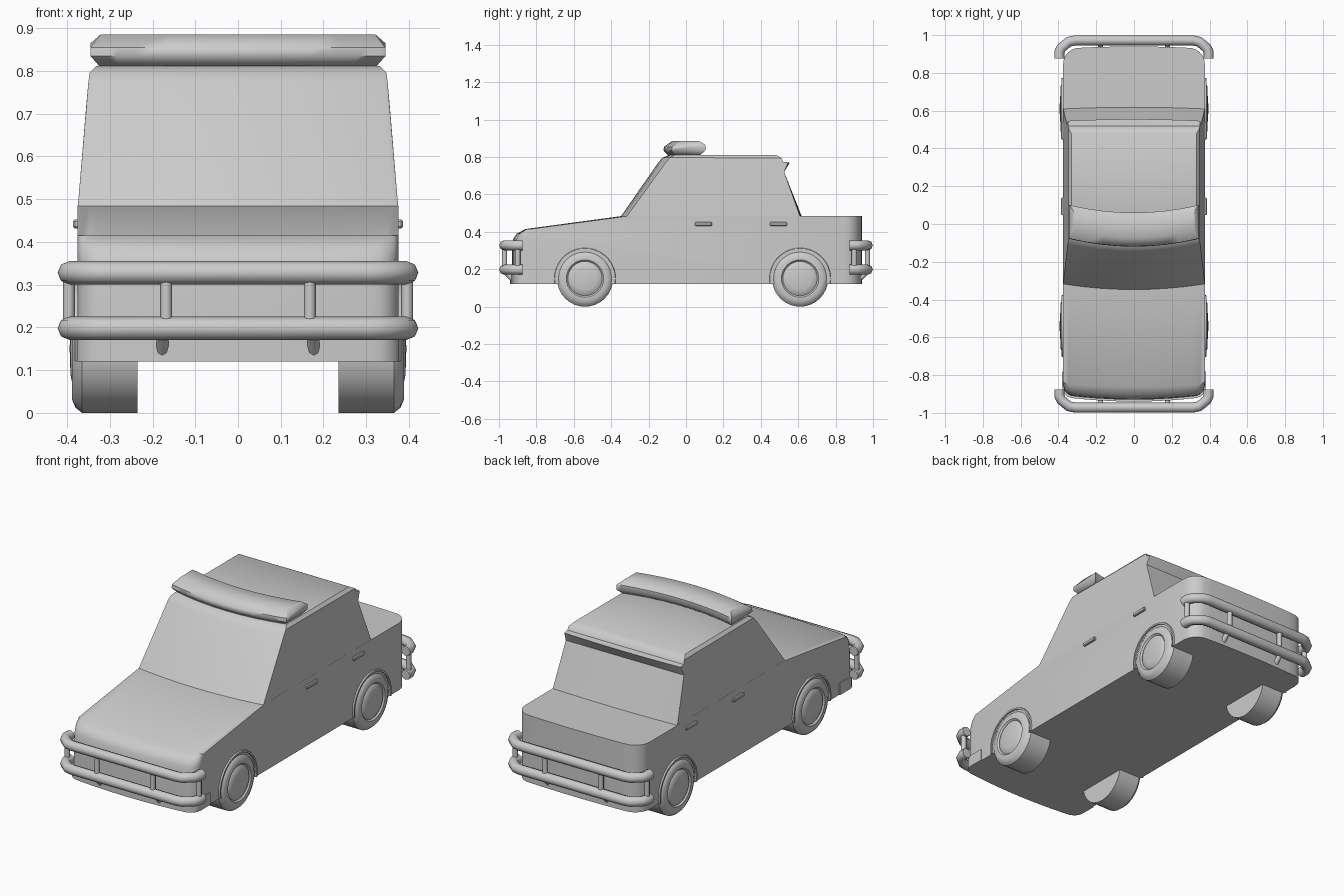
import bpy
import bmesh
from math import sin, cos, pi, sqrt, radians

cube = bpy.data.objects.get("Cube")
if cube:
    bpy.data.objects.remove(cube, do_unlink=True)

GREY = (0.6, 0.6, 0.6, 1)
paint = bpy.data.materials.new("plain_grey")
paint.use_nodes = True
paint.diffuse_color = GREY
paint.node_tree.nodes["Principled BSDF"].inputs["Base Color"].default_value = GREY


def finish(obj, angle=35):
    obj.data.materials.append(paint)
    bpy.ops.object.select_all(action='DESELECT')
    obj.select_set(True)
    bpy.context.view_layer.objects.active = obj
    if obj.type == 'CURVE':
        bpy.ops.object.convert(target='MESH')
        obj = bpy.context.view_layer.objects.active
    bpy.ops.object.shade_smooth_by_angle(angle=radians(angle))
    return obj


def from_bmesh(name, bm, angle=35):
    bmesh.ops.remove_doubles(bm, verts=bm.verts, dist=0.0005)
    bmesh.ops.recalc_face_normals(bm, faces=bm.faces)
    mesh = bpy.data.meshes.new(name)
    bm.to_mesh(mesh)
    bm.free()
    obj = bpy.data.objects.new(name, mesh)
    bpy.context.collection.objects.link(obj)
    return finish(obj, angle)


def rounded(bow, radius, half=0.375):
    """Set-back along y at a fraction u of the half width: a bow plus a round corner."""
    def offset(u):
        past = max(0, abs(u) * half - (half - radius))
        return bow * u * u + radius - sqrt(max(0, radius ** 2 - past ** 2))
    return offset


def loft(name, profile, caps, angle=35):
    """Sweep a side profile of (y, z, half width, weight, offset) across x."""
    right = [0, 0.25, 0.5, 0.7, 0.82, 0.88, 0.93, 0.97, 0.99, 1]
    stations = [-u for u in right[:0:-1]] + right
    bm = bmesh.new()
    rows = [[bm.verts.new((u * h, y + w * off(u), z)) for y, z, h, w, off in profile]
            for u in stations]
    count = len(profile)
    for a, b in zip(rows, rows[1:]):
        for i in range(count):
            j = (i + 1) % count
            bm.faces.new((a[i], a[j], b[j], b[i]))
    for row in (rows[0], rows[-1]):
        for group in caps:
            bm.faces.new([row[i] for i in group])
    return from_bmesh(name, bm, angle)


def lathe(name, profile, y, z, side, steps=32):
    """Turn a profile of (x, radius) about an axle along x."""
    bm = bmesh.new()
    rings = [[bm.verts.new((side * x, y + r * cos(2 * pi * k / steps),
                            z + r * sin(2 * pi * k / steps))) for k in range(steps)]
             for x, r in profile]
    for a, b in zip(rings, rings[1:]):
        for k in range(steps):
            n = (k + 1) % steps
            bm.faces.new((a[k], a[n], b[n], b[k]))
    return from_bmesh(name, bm, 30)


def tube(name, points, radius):
    curve = bpy.data.curves.new(name, 'CURVE')
    curve.dimensions = '3D'
    curve.bevel_depth = radius
    curve.bevel_resolution = 2
    curve.use_fill_caps = True
    spline = curve.splines.new('POLY')
    spline.points.add(len(points) - 1)
    for p, co in zip(spline.points, points):
        p.co = (*co, 1)
    obj = bpy.data.objects.new(name, curve)
    bpy.context.collection.objects.link(obj)
    return finish(obj, 50)


def box(name, centre, size):
    bm = bmesh.new()
    bmesh.ops.create_cube(bm, size=1)
    for v in bm.verts:
        v.co = [c + s * d for c, s, d in zip(centre, size, v.co)]
    bmesh.ops.bevel(bm, geom=list(bm.edges), offset=0.004, segments=1, affect='EDGES')
    return from_bmesh(name, bm)


# Lower body with bowed nose and rounded corners
nose = rounded(0.025, 0.05)
tail = rounded(0.012, 0.08)
glass = rounded(0.03, 0.001)
W = 0.375
body = [(-0.93, 0.12, W, 1, nose), (-0.93, 0.30, W, 1, nose), (-0.925, 0.36, W, 1, nose),
        (-0.905, 0.39, W, 0.8, nose), (-0.86, 0.415, W, 0.4, nose),
        (-0.34, 0.485, W, 1, glass), (0.62, 0.485, W, 0, glass),
        (0.94, 0.485, W, -1, tail), (0.94, 0.12, W, -1, tail)]
loft("body", body, [range(len(body))])

# Cabin with raked windscreen, rounded roof and a lip over the rear window
cabin = [(-0.35, 0.48, W, 1, glass), (-0.145, 0.775, 0.35, 1.3, glass),
         (-0.125, 0.797, 0.347, 1.3, glass), (-0.09, 0.812, 0.332, 1, glass),
         (0.48, 0.812, 0.332, 0, glass), (0.51, 0.795, 0.347, 0, glass),
         (0.52, 0.775, 0.35, 0, glass), (0.555, 0.77, 0.35, -0.3, glass),
         (0.525, 0.72, 0.355, 0, glass), (0.62, 0.48, W, -0.3, glass)]
loft("cabin", cabin, [(0, 1, 6, 7, 8, 9), (1, 2, 5, 6), (2, 3, 4, 5)])

# Chin panel below the nose
chin = [(-0.94, 0.12, 0.38, 1, nose), (-0.94, 0.185, 0.38, 1, nose),
        (-0.78, 0.185, 0.38, 0, nose), (-0.78, 0.12, 0.38, 0, nose)]
loft("chin_panel", chin, [range(4)])

# Bowed light bar on the roof
bar_bow = rounded(0.042, 0.001)
light = [(y, z, h, 1, bar_bow) for y, z, h in (
    (-0.12, 0.835, 0.345), (-0.118, 0.855, 0.345), (-0.075, 0.885, 0.322),
    (0.03, 0.885, 0.322), (0.06, 0.865, 0.345), (0.06, 0.835, 0.345),
    (0.035, 0.812, 0.325), (-0.1, 0.812, 0.325))]
loft("roof_light_bar", light, [(1, 2, 3, 4), (0, 1, 4, 5), (5, 6, 7, 0)], 50)

# Wheels, wheel arch trims and door handles
tyre = [(0.235, 0), (0.235, 0.15), (0.365, 0.15), (0.38, 0.138), (0.388, 0.12),
        (0.388, 0.1), (0.38, 0.092), (0.388, 0.08), (0.392, 0.06), (0.394, 0)]
for side, side_name in ((1, "left"), (-1, "right")):
    for y, end in ((-0.54, "front"), (0.61, "rear")):
        lathe(f"{end}_{side_name}_wheel", tyre, y, 0.15, side)
        bm = bmesh.new()
        rows = []
        for k in range(21):
            a = -0.18 + (pi + 0.36) * k / 20
            rows.append([bm.verts.new((side * x, y + r * cos(a), 0.15 + r * sin(a)))
                         for x, r in ((0.36, 0.153), (0.383, 0.153),
                                      (0.383, 0.162), (0.36, 0.168))])
        for a, b in zip(rows, rows[1:]):
            for i in range(4):
                bm.faces.new((a[i], a[i - 1], b[i - 1], b[i]))
        bm.faces.new(rows[0])
        bm.faces.new(rows[-1])
        from_bmesh(f"{end}_{side_name}_arch_trim", bm)
    for y, end in ((0.093, "front"), (0.495, "rear")):
        box(f"{end}_{side_name}_door_handle", (side * 0.378, y, 0.442), (0.016, 0.092, 0.02))

# Tubular guards at the nose and tail: two rails, uprights and brackets
half_rail = [(0.395, 0.875), (0.395, 0.91), (0.385, 0.932), (0.345, 0.965), (0.31, 0.972)]
rail = half_rail + [(-x, y) for x, y in reversed(half_rail)]
for d, end in ((-1, "front"), (1, "rear")):
    for z, level in ((0.328, "upper"), (0.198, "lower")):
        tube(f"{end}_{level}_guard_rail", [(x, d * y, z) for x, y in rail], 0.027)
    for side, side_name in ((1, "left"), (-1, "right")):
        name = f"{end}_{side_name}"
        for x, y, part in ((0.168, 0.97, "inner"), (0.396, 0.9, "outer")):
            tube(f"{name}_{part}_upright",
                 [(side * x, d * y, 0.2), (side * x, d * y, 0.325)], 0.014)
        tube(f"{name}_guard_bracket",
             [(side * 0.177, d * 0.965, 0.185), (side * 0.177, d * 0.925, 0.145)], 0.014)
